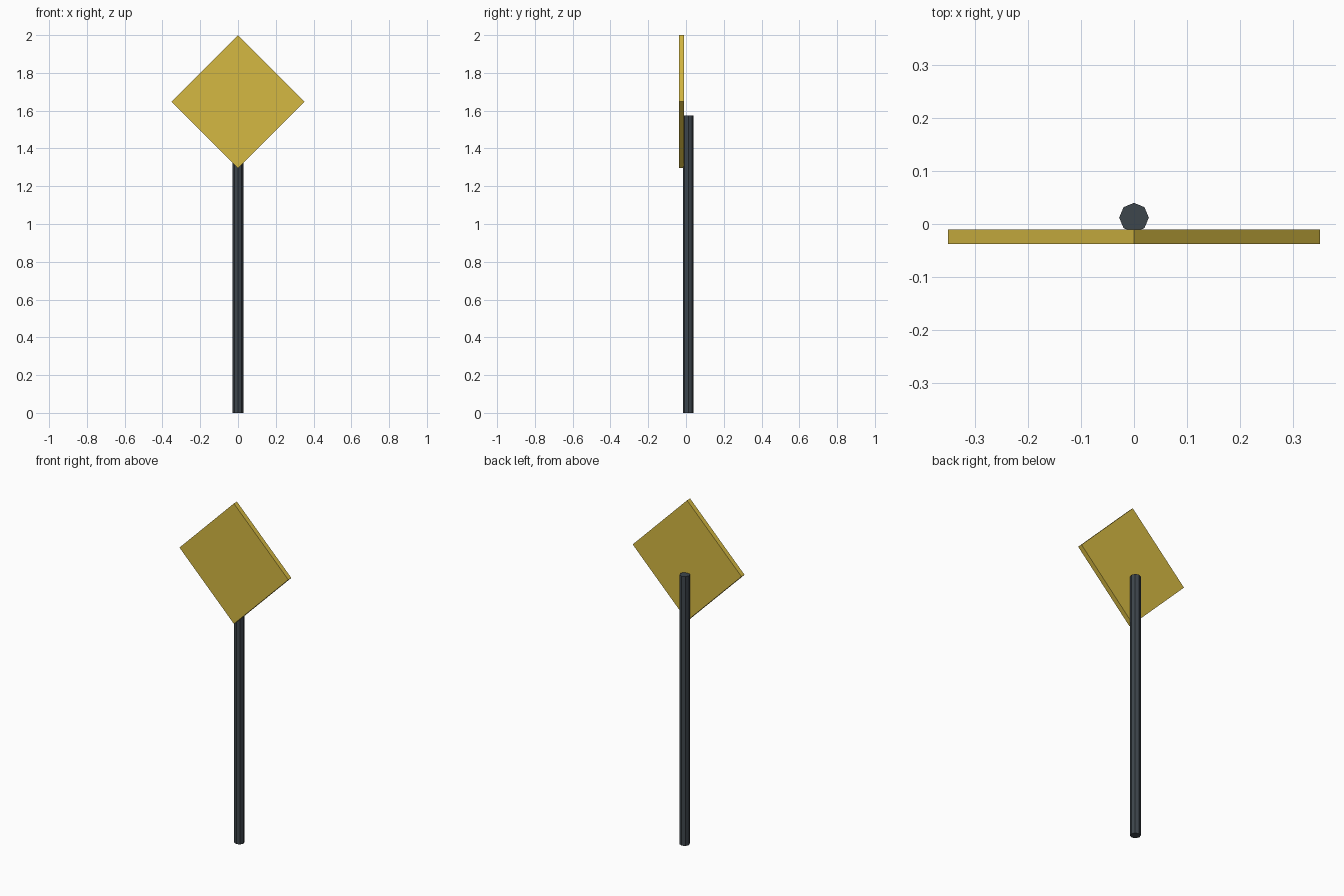
import bpy
import math

cube = bpy.data.objects.get("Cube")
if cube:
    bpy.data.objects.remove(cube, do_unlink=True)


def make_material(name, rgb):
    mat = bpy.data.materials.new(name)
    mat.use_nodes = True
    colour = (*rgb, 1.0)
    mat.diffuse_color = colour
    for node in mat.node_tree.nodes:
        if node.type == 'BSDF_PRINCIPLED':
            node.inputs["Base Color"].default_value = colour
    return mat


yellow = make_material("sign_yellow", (0.66, 0.48, 0.055))
grey = make_material("dark_grey_metal", (0.048, 0.061, 0.073))

# Eight-sided post, slightly behind the centre
POST_TOP = 1.575
bpy.ops.mesh.primitive_cylinder_add(vertices=8, radius=0.028, depth=POST_TOP,
                                    location=(0, 0.012, POST_TOP / 2))
post = bpy.context.object
post.name = "post"
post.data.materials.append(grey)

# Square sign plate standing on one corner
HALF_DIAGONAL = 0.352
side = HALF_DIAGONAL * math.sqrt(2)
bpy.ops.mesh.primitive_cube_add(size=1, location=(0, -0.024, 2 - HALF_DIAGONAL),
                                rotation=(0, math.radians(45), 0))
plate = bpy.context.object
plate.name = "sign_plate"
plate.scale = (side, 0.028, side)
plate.data.materials.append(yellow)
